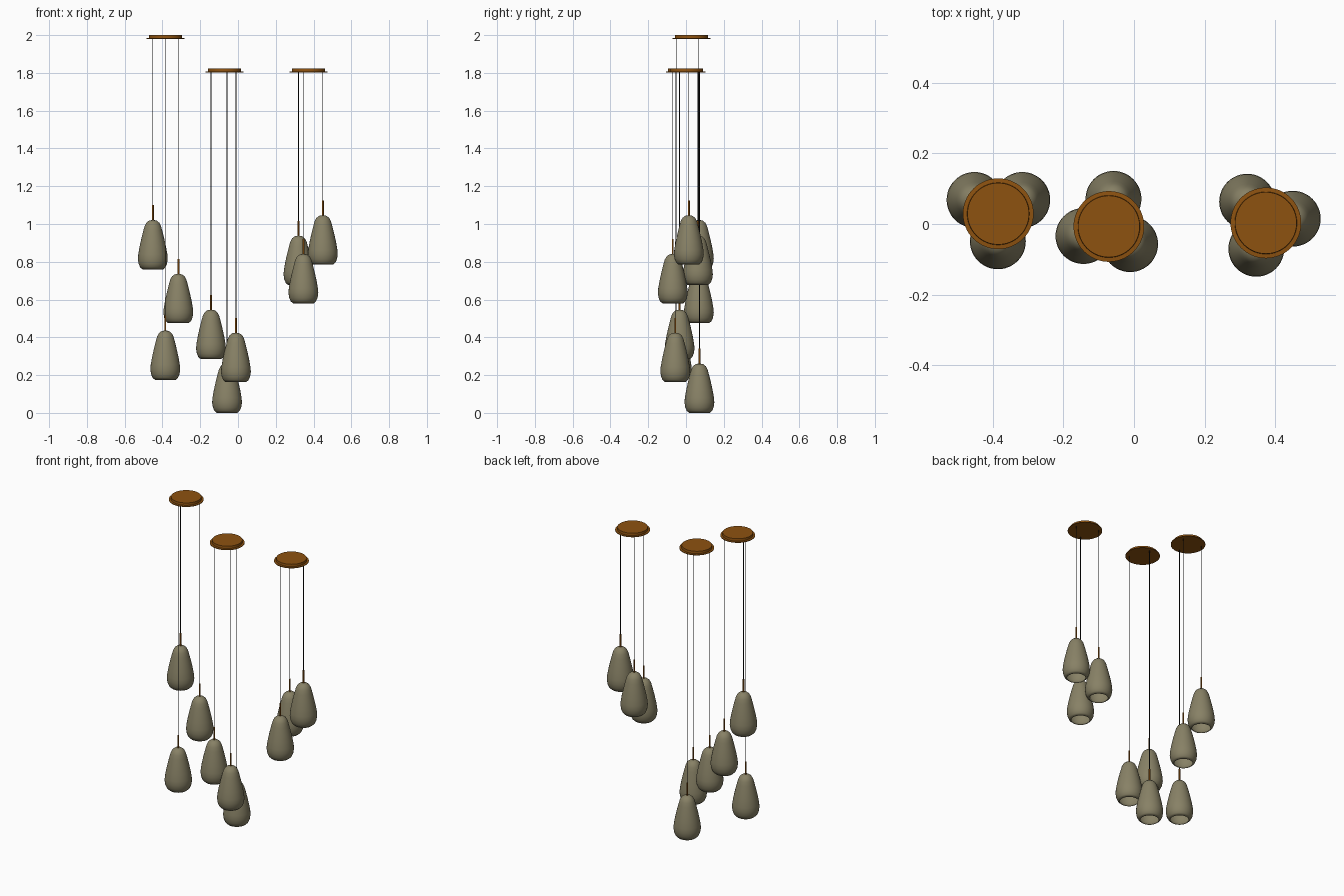
import bpy, bmesh, math

if "Cube" in bpy.data.objects:
    bpy.data.objects.remove(bpy.data.objects["Cube"])

def material(name, rgb):
    m = bpy.data.materials.new(name)
    m.diffuse_color = (*rgb, 1)
    m.use_nodes = True
    m.node_tree.nodes["Principled BSDF"].inputs["Base Color"].default_value = m.diffuse_color
    return m

COPPER = material("copper brown", (0.27, 0.085, 0.005))
STONE = material("olive grey", (0.245, 0.22, 0.132))
BLACK = material("cord black", (0.008, 0.008, 0.008))

def lathe(name, profile, loc, mat, seg=48):
    """Revolve (radius, height) points about z; radius 0 makes a pole."""
    bm = bmesh.new()
    rings = []
    for r, z in profile:
        if r == 0:
            rings.append([bm.verts.new((0, 0, z))])
        else:
            rings.append([bm.verts.new((r * math.cos(2 * math.pi * i / seg),
                                        r * math.sin(2 * math.pi * i / seg), z))
                          for i in range(seg)])
    for a, b in zip(rings, rings[1:]):
        for i in range(seg):
            j = (i + 1) % seg
            if len(a) == 1:
                bm.faces.new((a[0], b[j], b[i]))
            elif len(b) == 1:
                bm.faces.new((a[i], a[j], b[0]))
            else:
                bm.faces.new((a[i], a[j], b[j], b[i]))
    me = bpy.data.meshes.new(name)
    bm.to_mesh(me)
    bm.free()
    me.materials.append(mat)
    me.shade_smooth()
    me.set_sharp_from_angle(angle=math.radians(40))
    ob = bpy.data.objects.new(name, me)
    ob.location = loc
    bpy.context.collection.objects.link(ob)
    return ob

def rod(name, r, z0, z1, x, y, mat, seg):
    return lathe(name, [(0, z0), (r, z0), (r, z1), (0, z1)], (x, y, 0), mat, seg)

# Teardrop shade, open at the bottom
SHADE = [(0.055, 0), (0.067, 0.011), (0.075, 0.029), (0.079, 0.055),
         (0.077, 0.08), (0.070, 0.12), (0.060, 0.165), (0.050, 0.205),
         (0.043, 0.23), (0.034, 0.247), (0.02, 0.258), (0, 0.262)]

# Ceiling plate: wide thin flange with a raised disc
CANOPY = [(0, 0), (0.1, 0), (0.1, 0.004), (0.088, 0.005), (0.087, 0.02), (0, 0.02)]

# (canopy x, y, underside z), then pendants (x, y, shade bottom z)
CLUSTERS = {
    "left": ((-0.384, 0.029, 1.98),
             [(-0.451, 0.068, 0.76), (-0.316, 0.068, 0.475), (-0.385, -0.049, 0.175)]),
    "middle": ((-0.071, -0.007, 1.803),
               [(-0.143, -0.034, 0.285), (-0.058, 0.071, 0.0), (-0.011, -0.057, 0.163)]),
    "right": ((0.373, 0.003, 1.803),
              [(0.32, 0.063, 0.677), (0.449, 0.015, 0.785), (0.346, -0.07, 0.58)]),
}

for side, (canopy, pendants) in CLUSTERS.items():
    lathe(f"{side}_canopy", CANOPY, canopy, COPPER, 64)
    for n, (x, y, z) in enumerate(pendants, 1):
        shade = lathe(f"{side}_shade_{n}", SHADE, (x, y, z), STONE)
        wall = shade.modifiers.new("wall", 'SOLIDIFY')
        wall.thickness = 0.003
        wall.offset = -1
        # slim stem above the shade, then the cord up to the canopy
        rod(f"{side}_stem_{n}", 0.005, z + 0.255, z + 0.34, x, y, COPPER, 16)
        rod(f"{side}_cord_{n}", 0.002, z + 0.335, canopy[2] + 0.001, x, y, BLACK, 8)
